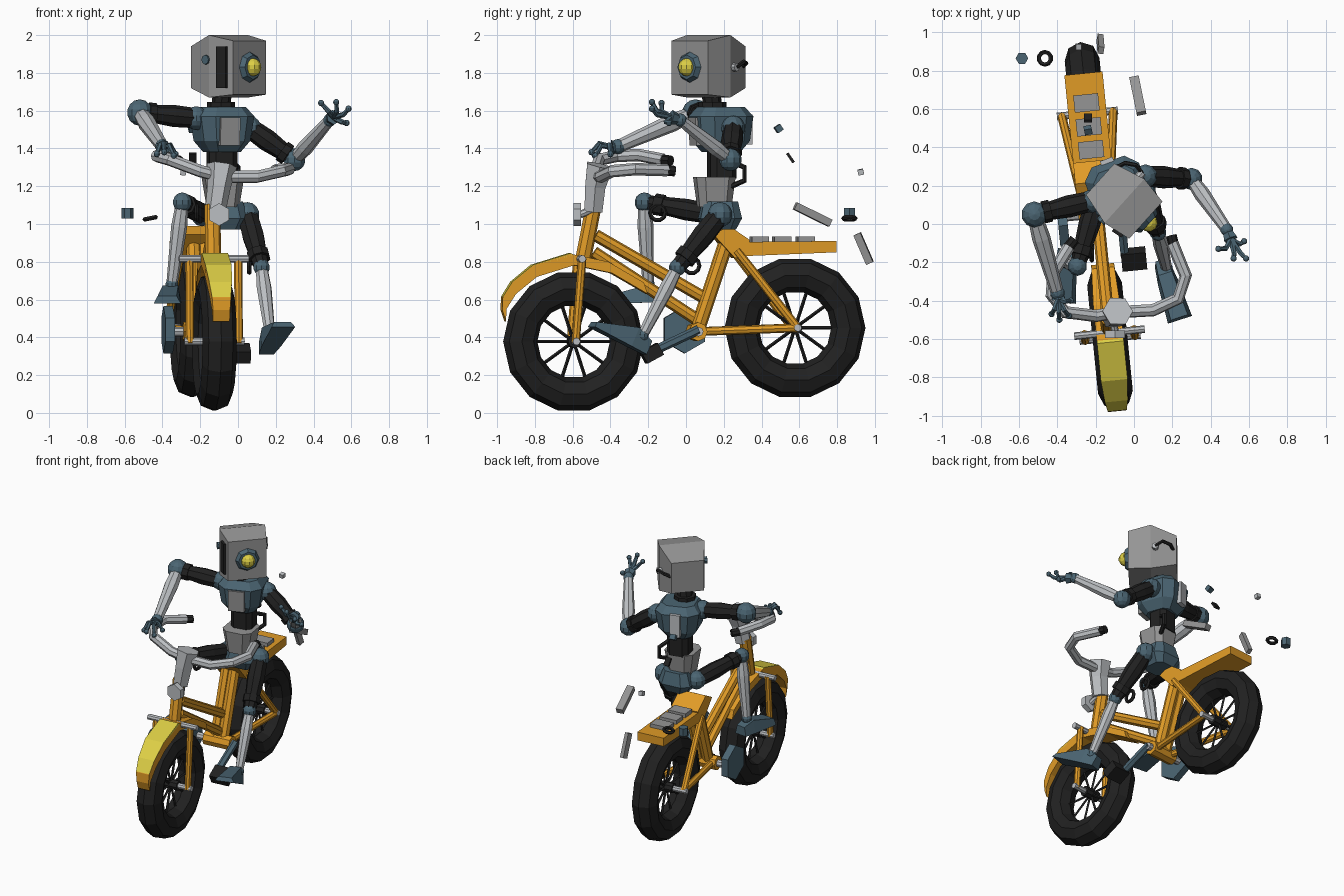
import bpy, bmesh, math
from mathutils import Vector as V, Matrix as M, Euler

if "Cube" in bpy.data.objects:
    bpy.data.objects.remove(bpy.data.objects["Cube"])

def material(name, c):
    m = bpy.data.materials.new(name)
    m.diffuse_color = (*c, 1)
    m.use_nodes = True
    m.node_tree.nodes["Principled BSDF"].inputs["Base Color"].default_value = m.diffuse_color
    return m

ORANGE = material("orange", (0.75, 0.33, 0.02))
YELLOW = material("yellow", (0.72, 0.62, 0.06))
BLACK = material("black", (0.015, 0.015, 0.015))
BLUE = material("slate", (0.07, 0.13, 0.17))
GREY = material("grey", (0.3, 0.3, 0.3))
LIGHT = material("light_grey", (0.5, 0.52, 0.54))

def finish(name, bm, mat):
    bmesh.ops.recalc_face_normals(bm, faces=bm.faces[:])
    me = bpy.data.meshes.new(name)
    bm.to_mesh(me)
    bm.free()
    o = bpy.data.objects.new(name, me)
    bpy.context.collection.objects.link(o)
    me.materials.append(mat)
    return o

def loft(name, rings, mat, closed=False):
    bm = bmesh.new()
    rs = [[bm.verts.new(p) for p in r] for r in rings]
    n = len(rs[0])
    for a, b in zip(rs, rs[1:] + (rs[:1] if closed else [])):
        for i in range(n):
            j = (i + 1) % n
            bm.faces.new((a[i], a[j], b[j], b[i]))
    if not closed:
        bm.faces.new(rs[0])
        bm.faces.new(rs[-1])
    return finish(name, bm, mat)

def tube(name, pts, radii, mat, n=8):
    # round section swept along a path
    pts = [V(p) for p in pts]
    if not isinstance(radii, (list, tuple)):
        radii = [radii] * len(pts)
    rings, side = [], None
    for i, p in enumerate(pts):
        d = (pts[min(i + 1, len(pts) - 1)] - pts[max(i - 1, 0)]).normalized()
        if side is None:
            side = V((0, 0, 1)) if abs(d.z) < 0.9 else V((1, 0, 0))
        side = (side - d * side.dot(d)).normalized()
        w = d.cross(side)
        rings.append([p + (side * math.cos(t) + w * math.sin(t)) * radii[i]
                      for t in (math.tau * k / n for k in range(n))])
    return loft(name, rings, mat)

def rod(name, a, b, r, mat, r2=None, n=8):
    return tube(name, [a, b], [r, r if r2 is None else r2], mat, n)

def box(name, loc, size, mat, rot=(0, 0, 0)):
    bm = bmesh.new()
    bmesh.ops.create_cube(bm, size=1, matrix=M.LocRotScale(V(loc), Euler(rot), V(size)))
    return finish(name, bm, mat)

def ball(name, loc, r, mat):
    bm = bmesh.new()
    bmesh.ops.create_uvsphere(bm, u_segments=10, v_segments=7, radius=r, matrix=M.Translation(loc))
    return finish(name, bm, mat)

def ring(name, loc, R, r, mat, n=14, k=8, wide=1, rot=(0, 0, 0)):
    # torus whose axle is x before rotation
    m = M.Translation(loc) @ Euler(rot).to_matrix().to_4x4()
    rings = [[m @ V((wide * r * math.sin(u), (R + r * math.cos(u)) * math.cos(t), (R + r * math.cos(u)) * math.sin(t)))
              for u in (math.tau * j / k for j in range(k))]
             for t in (math.tau * i / n for i in range(n))]
    return loft(name, rings, mat, True)

def prism(name, yz, half, mat):
    return loft(name, [[(x, y, z) for y, z in yz] for x in (-half, half)], mat)

# ---- bicycle, built straight, turned at the end ----
for nm, y, z in (("front", -0.598, 0.378), ("rear", 0.58, 0.45)):
    ring(nm + "_tire", (0, y, z), 0.284, 0.091, BLACK)
    rod(nm + "_axle", (-0.16, y, z), (0.16, y, z), 0.02, LIGHT)
    rod(nm + "_hub", (-0.06, y, z), (0.06, y, z), 0.035, BLACK)
    for i in range(10):
        t = math.tau * i / 10
        rod(nm + "_spoke", (0, y, z), (0, y + 0.22 * math.cos(t), z + 0.22 * math.sin(t)), 0.009, BLACK, n=4)
rod("fork_crown", (-0.185, -0.57, 0.815), (0.185, -0.57, 0.815), 0.02, LIGHT)
rod("head_tube", (0, -0.55, 0.8), (0, -0.49, 1.1), 0.042, ORANGE)
rod("top_tube", (0, -0.48, 0.94), (0, 0.13, 0.59), 0.033, ORANGE)
rod("down_tube", (0, -0.49, 0.85), (0, 0.08, 0.48), 0.033, ORANGE)
for s in (-1, 1):
    rod("fork_leg", (s * 0.13, -0.565, 0.82), (s * 0.13, -0.6, 0.37), 0.022, ORANGE)
    rod("chain_stay", (s * 0.06, 0.05, 0.43), (s * 0.135, 0.58, 0.45), 0.023, ORANGE)
    rod("seat_stay", (s * 0.09, 0.26, 0.86), (s * 0.135, 0.58, 0.45), 0.023, ORANGE)
    rod("seat_tube", (s * 0.03, 0.06, 0.44), (s * 0.03, 0.22, 0.92), 0.038, ORANGE)
rod("bottom_bracket", (-0.1, 0.055, 0.43), (0.1, 0.055, 0.43), 0.05, ORANGE)
prism("seat", [(0.135, 0.945), (0.22, 0.99), (0.33, 0.915), (0.30, 0.83), (0.25, 0.82)], 0.1, ORANGE)
prism("rack", [(0.3, 0.905), (0.79, 0.91), (0.79, 0.85), (0.3, 0.83)], 0.1, ORANGE)
for y in (0.39, 0.51, 0.635):
    box("rack_pad", (0, y, 0.915), (0.13, 0.09, 0.04), GREY)
# front fender as an arched slab, with yellow panel on the nose
outer = [(-0.98, 0.61, 0.05), (-0.93, 0.69, 0.06), (-0.82, 0.78, 0.07), (-0.62, 0.842, 0.07),
         (-0.42, 0.80, 0.07), (-0.23, 0.69, 0.06)]
def slab(name, row, drop, mat):
    loft(name, [[(-w, y, z), (w, y, z), (w, y + 0.02, z - drop), (-w, y + 0.02, z - drop)] for y, z, w in row], mat)
slab("front_fender", [(-0.982, 0.545, 0.045)] + outer, 0.06, ORANGE)
slab("fender_panel", [(y, z + 0.004, w) for y, z, w in outer[:4]], 0.01, YELLOW)
# drivetrain
rod("crank_axle", (-0.2, 0.055, 0.43), (0.13, 0.055, 0.43), 0.025, LIGHT)
rod("chainring", (-0.21, 0.01, 0.44), (-0.16, 0.01, 0.44), 0.125, BLUE, n=6)
rod("crank_arm", (0.12, 0.055, 0.44), (0.12, -0.18, 0.33), 0.025, BLUE, n=6)
box("pedal", (0.165, -0.2, 0.315), (0.13, 0.1, 0.07), BLACK, (0.5, 0, 0))
BIKE = M.Translation((-0.185, 0, 0)) @ M.Rotation(0.1, 4, 'Z')
for o in bpy.context.collection.objects:
    o.data.transform(BIKE)

# ---- steering ----
tube("stem", [(-0.12, -0.49, 1.07), (-0.1, -0.48, 1.2), (-0.085, -0.455, 1.31)], [0.055, 0.062, 0.08], LIGHT, 6)
rod("headlight", (-0.1, -0.595, 1.05), (-0.1, -0.555, 1.05), 0.06, LIGHT, n=6)
rod("headlight_mount", (-0.1, -0.56, 1.05), (-0.11, -0.49, 1.08), 0.02, LIGHT)
tube("handlebar", [(-0.34, -0.12, 1.34), (-0.42, -0.25, 1.365), (-0.43, -0.37, 1.36), (-0.36, -0.46, 1.34),
     (-0.2, -0.48, 1.28), (-0.085, -0.46, 1.25), (0.1, -0.45, 1.25), (0.23, -0.39, 1.28),
     (0.27, -0.27, 1.29), (0.2, -0.1, 1.285)], 0.033, LIGHT)
rod("left_grip", (-0.35, -0.13, 1.34), (-0.31, -0.08, 1.335), 0.028, BLACK)
rod("right_grip", (0.21, -0.12, 1.285), (0.195, -0.06, 1.28), 0.028, BLACK)

# ---- rider torso ----
def block(name, c, yaw, secs, mat):
    m = M.Translation(c) @ M.Rotation(yaw, 4, 'Z')
    return loft(name, [[m @ V((x * a, y * b, z)) for x, y in
                 ((-1, -.6), (-.6, -1), (.6, -1), (1, -.6), (1, .6), (.6, 1), (-.6, 1), (-1, .6))]
                 for a, b, z in secs], mat)
block("pelvis", (-0.07, 0.18, 0), 0.1, [(0.08, 0.08, 0.97), (0.12, 0.11, 1.03), (0.09, 0.09, 1.12)], BLUE)
block("abdomen", (-0.08, 0.15, 0), 0.15, [(0.08, 0.085, 1.09), (0.105, 0.105, 1.25)], GREY)
block("waist", (-0.085, 0.19, 0), 0.2, [(0.075, 0.07, 1.24), (0.075, 0.07, 1.4)], BLACK)
block("chest", (-0.085, 0.185, 0), 0.35, [(0.085, 0.09, 1.38), (0.13, 0.135, 1.44), (0.15, 0.15, 1.57), (0.11, 0.11, 1.62)], BLUE)
box("chest_plate", (-0.045, 0.048, 1.49), (0.11, 0.03, 0.15), GREY, (0.05, 0, 0.35))
box("back_plate", (-0.14, 0.325, 1.5), (0.07, 0.03, 0.16), LIGHT, (0, 0, 0.35))
rod("collar", (-0.09, 0.14, 1.6), (-0.09, 0.14, 1.645), 0.075, BLACK)
rod("neck", (-0.09, 0.14, 1.63), (-0.08, 0.13, 1.72), 0.05, BLACK)
tube("back_hose", [(-0.03, 0.24, 1.33), (0, 0.31, 1.3), (0, 0.31, 1.23), (-0.03, 0.24, 1.2)], 0.015, BLACK, 6)

# ---- head, turned toward the right ----
HEAD = M.Translation((-0.05, 0.12, 1.83)) @ M.Rotation(math.radians(48), 4, 'Z')
head = [loft("head", [[(-w, y, -h), (w, y, -h), (w, y, h2), (-w, y, h2)] for w, y, h, h2 in
             ((0.13, -0.15, 0.145, 0.14), (0.155, 0, 0.16, 0.17), (0.11, 0.17, 0.11, 0.11))], GREY),
        rod("eye_rim", (0, -0.145, 0), (0, -0.175, 0), 0.085, BLUE, 0.065),
        ball("eye", (0, -0.17, 0), 0.048, YELLOW),
        box("side_panel", (-0.147, -0.085, 0), (0.02, 0.06, 0.22), BLACK, (0, 0, 0.15)),
        rod("left_ear", (-0.14, 0.02, 0.04), (-0.165, 0.02, 0.04), 0.025, BLUE),
        rod("right_ear", (0.14, 0.03, 0), (0.175, 0.03, 0), 0.022, LIGHT),
        tube("ear_cable", [(0.17, 0.03, 0), (0.18, 0.08, 0.03), (0.15, 0.13, 0.02), (0.1, 0.15, 0)], 0.012, BLACK, 6)]
for o in head:
    o.data.transform(HEAD)

# ---- limbs: upper part black, lower part light, ball joints ----
def limb(name, a, b, c, ru, rj, rl):
    a, b, c = V(a), V(b), V(c)
    ball(name + "_root_joint", a, ru * 1.2, BLUE)
    tube(name + "_upper", [a, a.lerp(b, 0.4), b], [ru, ru * 1.1, ru * 0.75], BLACK)
    rod(name + "_cuff", a.lerp(b, 0.72), a.lerp(b, 0.85), ru * 1.1, BLACK)
    ball(name + "_middle_joint", b, rj, BLUE)
    tube(name + "_lower", [b, b.lerp(c, 0.3), c], [rl * 0.9, rl * 1.15, rl * 0.8], LIGHT)
    ball(name + "_end_joint", c, rl * 0.95, BLUE)
limb("right_leg", (0.05, 0.18, 1.05), (0.125, -0.045, 0.77), (0.17, -0.23, 0.41), 0.055, 0.045, 0.035)
limb("left_leg", (-0.19, 0.15, 1.05), (-0.295, -0.22, 1.115), (-0.35, -0.2, 0.68), 0.052, 0.052, 0.037)
limb("right_arm", (0.06, 0.25, 1.51), (0.3, 0.235, 1.34), (0.485, -0.03, 1.55), 0.053, 0.06, 0.037)
limb("left_arm", (-0.22, 0.12, 1.56), (-0.52, 0.05, 1.59), (-0.4, -0.36, 1.41), 0.053, 0.07, 0.042)
for y, z, x in ((-0.15, 1.06, -0.22), (0.03, 0.78, 0.06)):
    ring("leg_hose", (x, y, z), 0.04, 0.012, BLACK, 10, 5)

# feet: wedge from heel to toe
def foot(name, heel, toe, w, hh, ht):
    heel, toe = V(heel), V(toe)
    d = (toe - heel).normalized()
    s = d.cross(V((0, 0, 1))).normalized()
    u = s.cross(d)
    loft(name, [[p - s * w * k, p + s * w * k, p + s * w * 0.7 * k + u * h, p - s * w * 0.7 * k + u * h]
         for p, h, k in ((heel, hh * 0.7, 0.7), (heel.lerp(toe, 0.3), hh, 0.9), (toe, ht, 1.1))], BLUE)
foot("right_foot", (0.15, -0.22, 0.31), (0.24, -0.5, 0.455), 0.06, 0.11, 0.03)
foot("left_foot", (-0.35, -0.13, 0.585), (-0.375, -0.41, 0.58), 0.065, 0.09, 0.04)

# hands: palm and jointed fingers
def hand(name, wrist, palm, tips, bend):
    palm = V(palm)
    rod(name + "_palm", wrist, palm, 0.025, BLUE, 0.04, 6)
    for t in tips:
        t = V(t)
        k = palm.lerp(t, 0.55) + V(bend)
        tube(name + "_finger", [palm, k, t], [0.016, 0.014, 0.011], BLUE, 6)
        ball(name + "_fingertip", t, 0.017, BLUE)
hand("right_hand", (0.485, -0.03, 1.55), (0.505, -0.08, 1.565),
     [(0.44, -0.13, 1.64), (0.52, -0.18, 1.645), (0.585, -0.18, 1.61), (0.575, -0.09, 1.535)], (0.01, -0.02, -0.01))
hand("left_hand", (-0.4, -0.36, 1.41), (-0.395, -0.39, 1.405),
     [(-0.43, -0.47, 1.37), (-0.39, -0.5, 1.38), (-0.34, -0.48, 1.36), (-0.33, -0.4, 1.37)], (0, -0.01, 0.035))

# ---- loose parts flying off behind ----
box("loose_bar", (0.02, 0.67, 1.05), (0.05, 0.21, 0.04), GREY, (-0.45, 0, 0.2))
box("loose_bar", (-0.175, 0.94, 0.87), (0.03, 0.04, 0.17), GREY, (0.4, 0.1, -0.15))
rod("loose_nut", (-0.585, 0.865, 1.03), (-0.585, 0.865, 1.085), 0.033, BLUE, n=6)
ring("loose_washer", (-0.465, 0.865, 1.03), 0.032, 0.012, BLACK, 10, 5, rot=(0, math.pi / 2 - 0.2, 0))
box("loose_cube", (-0.24, 0.49, 1.505), (0.04, 0.035, 0.035), BLUE, (0.6, 0, 0.2))
box("loose_pin", (-0.24, 0.553, 1.35), (0.04, 0.015, 0.06), BLACK, (0.6, 0, 0))
box("loose_bolt", (-0.29, 0.925, 1.275), (0.03, 0.03, 0.03), LIGHT, (0.2, 0.1, 0))
